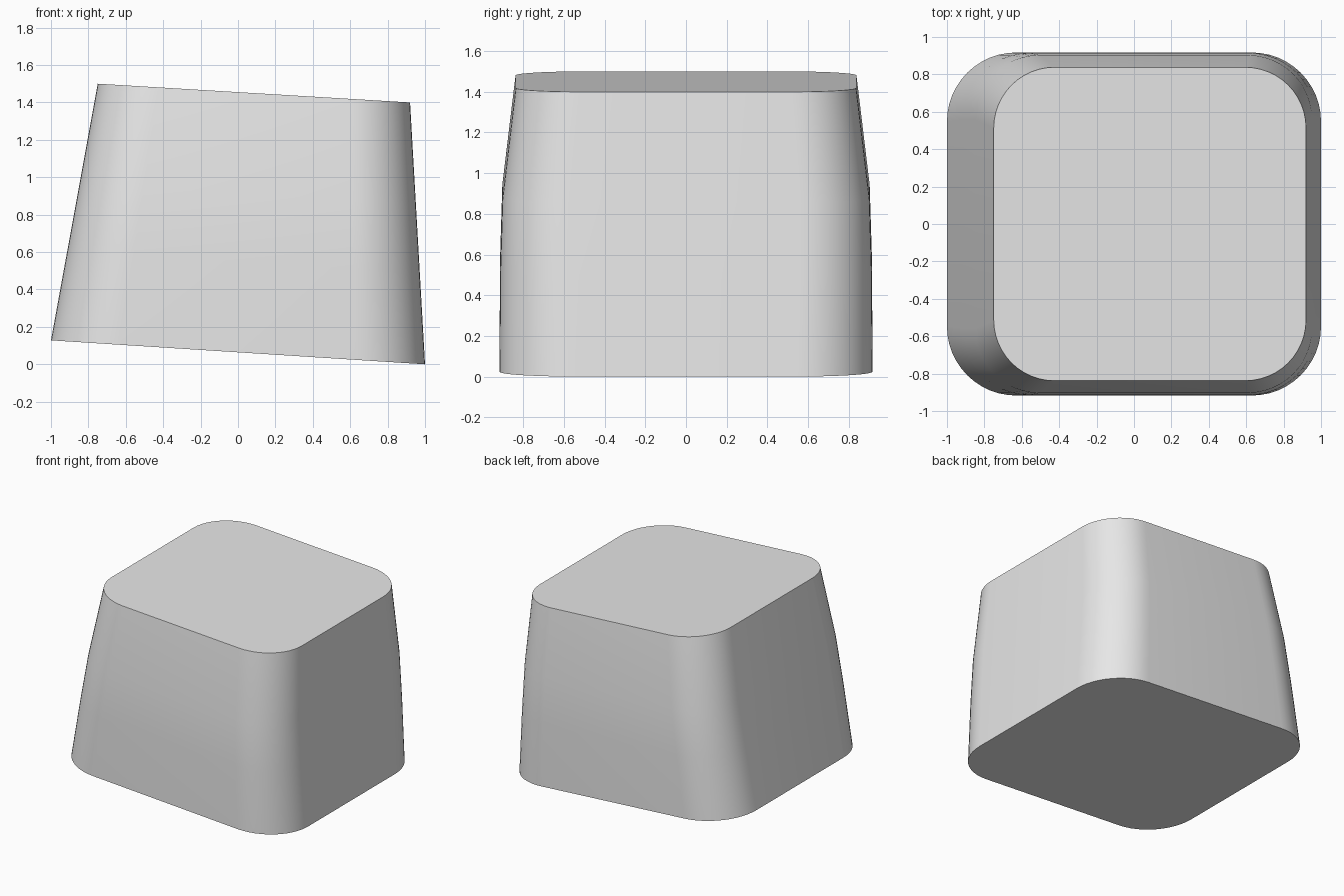
import bpy
import bmesh
from math import cos, sin, pi, radians

if "Cube" in bpy.data.objects:
    bpy.data.objects.remove(bpy.data.objects["Cube"], do_unlink=True)

CORNER_STEPS = 12


def lerp(a, b, t):
    return a + (b - a) * t


def ring(t, half_y):
    """Rounded rectangle at height fraction t, lying on a tilted plane."""
    x0, x1 = lerp(-1.0, -0.75, t), lerp(1.0, 0.92, t)
    radius = lerp(0.37, 0.325, t)
    centre, half_x = (x0 + x1) / 2, (x1 - x0) / 2
    points = []
    for quarter, (sx, sy) in enumerate([(1, 1), (-1, 1), (-1, -1), (1, -1)]):
        for step in range(CORNER_STEPS + 1):
            a = (quarter + step / CORNER_STEPS) * pi / 2
            x = centre + sx * (half_x - radius) + radius * cos(a)
            y = sy * (half_y - radius) + radius * sin(a)
            z = lerp(0.064 - 0.064 * x, 1.455 - 0.06 * x, t)
            points.append((x, y, z))
    return points


# Tapered body lofted through rings (height fraction, half width)
profile = [(0, 0.917), (0.35, 0.914), (0.61, 0.903), (1, 0.838)]
bm = bmesh.new()
rings = [[bm.verts.new(p) for p in ring(t, w)] for t, w in profile]
for low, high in zip(rings, rings[1:]):
    n = len(low)
    for i in range(n):
        j = (i + 1) % n
        bm.faces.new((low[i], low[j], high[j], high[i]))
bm.faces.new(rings[0][::-1])
bm.faces.new(rings[-1])
bm.normal_update()

mesh = bpy.data.meshes.new("tapered_cap")
bm.to_mesh(mesh)
bm.free()
cap = bpy.data.objects.new("tapered_cap", mesh)
bpy.context.collection.objects.link(cap)

# Plain light grey
grey = bpy.data.materials.new("light_grey")
grey.use_nodes = True
colour = (0.8, 0.8, 0.8, 1)
grey.diffuse_color = colour
grey.node_tree.nodes["Principled BSDF"].inputs["Base Color"].default_value = colour
mesh.materials.append(grey)

# Smooth sides, sharp rims
bpy.ops.object.select_all(action="DESELECT")
cap.select_set(True)
bpy.context.view_layer.objects.active = cap
bpy.ops.object.shade_smooth_by_angle(angle=radians(30))
